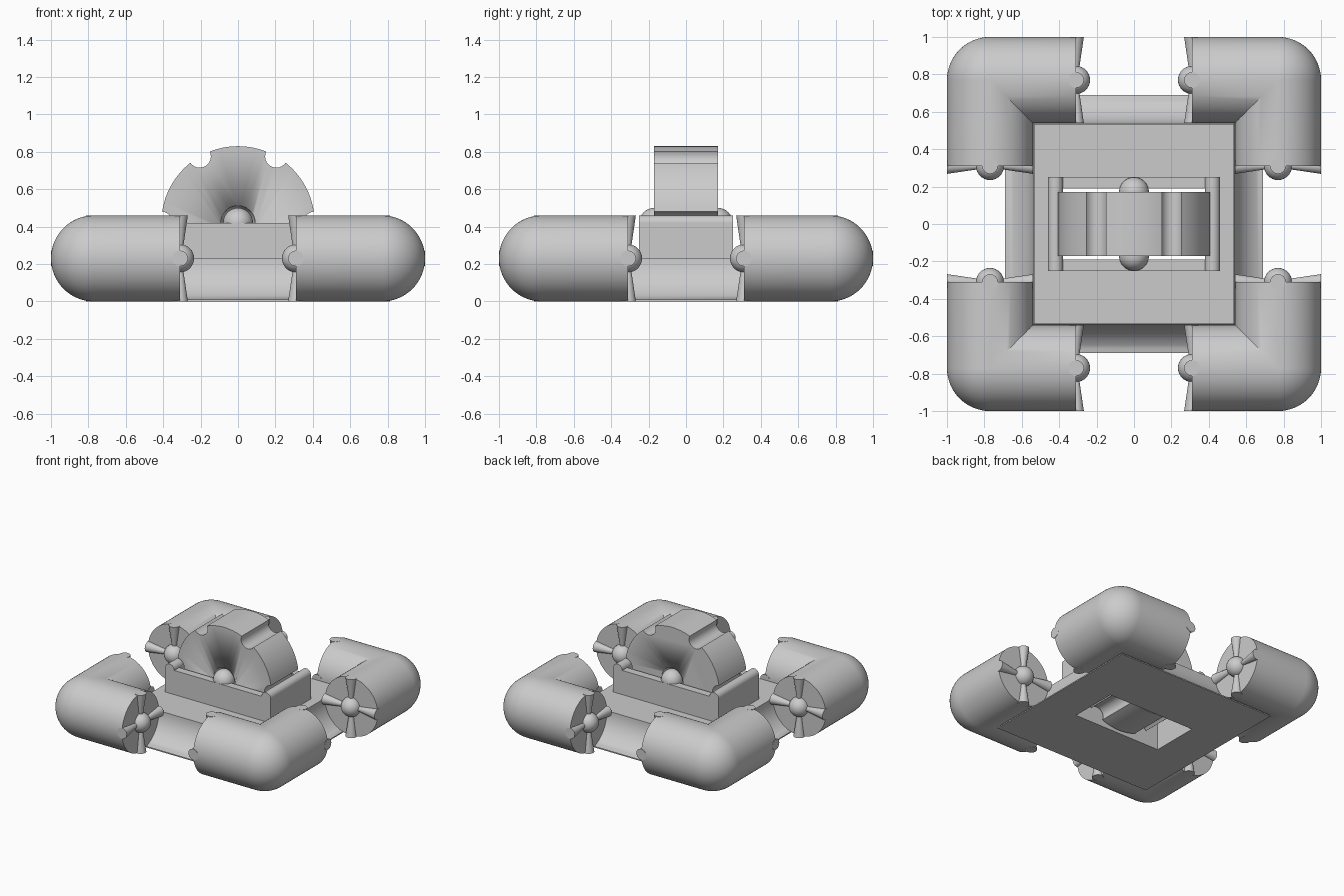
import bpy, bmesh
from math import sin, cos, pi, sqrt, radians
from mathutils import Matrix, Vector

if "Cube" in bpy.data.objects:
    bpy.data.objects.remove(bpy.data.objects["Cube"])

R, C, END = 0.23, 0.77, 0.31      # pipe radius, pipe centre line, pipe end
AXLE_Z, WHEEL_R, WHEEL_W = 0.42, 0.41, 0.17


def finish(name, bm, angle=35):
    bmesh.ops.remove_doubles(bm, verts=bm.verts, dist=1e-5)
    bmesh.ops.recalc_face_normals(bm, faces=bm.faces)
    me = bpy.data.meshes.new(name)
    bm.to_mesh(me)
    bm.free()
    ob = bpy.data.objects.new(name, me)
    bpy.context.collection.objects.link(ob)
    bpy.ops.object.select_all(action='DESELECT')
    ob.select_set(True)
    bpy.context.view_layer.objects.active = ob
    bpy.ops.object.shade_smooth_by_angle(angle=radians(angle))
    return ob


def loft(bm, rings, closed=False):
    loops = [[bm.verts.new(p) for p in ring] for ring in rings]
    n = len(loops[0])
    pairs = list(zip(loops, loops[1:]))
    if closed:
        pairs.append((loops[-1], loops[0]))
    for a, b in pairs:
        for i in range(n):
            j = (i + 1) % n
            bm.faces.new((a[i], a[j], b[j], b[i]))
    if not closed:
        bm.faces.new(loops[0])
        bm.faces.new(loops[-1])


def cone(bm, start, direction, length, r1, r2, seg=24):
    d = Vector(direction)
    mat = Matrix.Translation(Vector(start) + d * length / 2) @ d.to_track_quat('Z', 'Y').to_matrix().to_4x4()
    bmesh.ops.create_cone(bm, cap_ends=True, segments=seg, radius1=r1, radius2=r2, depth=length, matrix=mat)


def ball(bm, centre, r):
    bmesh.ops.create_uvsphere(bm, u_segments=32, v_segments=16, radius=r, matrix=Matrix.Translation(centre))


# Base plate with concave sides, box on top and a slot through the middle
def rect(hx, hy, z):
    return [(-hx, -hy, z), (hx, -hy, z), (hx, hy, z), (-hx, hy, z)]


groove = 0.235
rings = [rect(0.38, 0.19, 0), rect(0.69, 0.69, 0)]
a_end = pi / 2 - 0.347
for k in range(13):
    a = a_end * (1 - k / 12)
    h, z = C - groove * cos(a), R - groove * sin(a)
    rings.append(rect(h, h, z))
rings += [rect(0.46, 0.25, R), rect(0.46, 0.25, AXLE_Z), rect(0.38, 0.19, AXLE_Z)]
bm = bmesh.new()
loft(bm, rings, closed=True)
finish("base_and_housing", bm)

# Rounded lips on both ends of the housing
for side, s in (("left", -1), ("right", 1)):
    bm = bmesh.new()
    cone(bm, (s * 0.42, -0.25, AXLE_Z), (0, 1, 0), 0.5, 0.04, 0.04, 32)
    finish("housing_lip_" + side, bm)


# Corner pipes: round outside, mitred inside
def pipe_ring(theta):
    pts = []
    for i in range(64):
        p = 2 * pi * i / 64
        u, z = R * cos(p), R + R * sin(p)
        if theta is None:
            pts.append((END, C + u, z))
        elif u > 0:
            pts.append((C + u * sin(theta), C + u * cos(theta), z))
        else:
            pts.append((C + u, C + u, z))
    return pts


for sx in (-1, 1):
    for sy in (-1, 1):
        tag = ("front" if sy < 0 else "back") + ("_left" if sx < 0 else "_right")
        first = pipe_ring(None)
        rings = [first] + [pipe_ring(pi / 2 * k / 16) for k in range(17)]
        rings.append([(y, x, z) for x, y, z in first])
        bm = bmesh.new()
        loft(bm, [[(x * sx, y * sy, z) for x, y, z in r] for r in rings])
        finish("corner_pipe_" + tag, bm)

        # Ball and four flared spokes on each pipe end
        bm = bmesh.new()
        for centre, side in (((sx * END, sy * C, R), (0, 1, 0)), ((sx * C, sy * END, R), (1, 0, 0))):
            ball(bm, centre, 0.075)
            for d in (Vector(side), -Vector(side), Vector((0, 0, 1)), Vector((0, 0, -1))):
                cone(bm, centre, d, R, 0.008, 0.042)
        finish("pipe_end_spokes_" + tag, bm)

# Wheel with six round notches in the rim
NOTCH = 0.06
half = NOTCH / WHEEL_R
profile = []
for k in range(6):
    mid = k * pi / 3
    cx, cz = WHEEL_R * cos(mid), WHEEL_R * sin(mid)
    for i in range(13):
        a = mid - pi / 2 - half / 2 - (pi - half) * i / 12
        profile.append((cx + NOTCH * cos(a), cz + NOTCH * sin(a)))
    for i in range(1, 12):
        a = mid + half + (pi / 3 - 2 * half) * i / 12
        profile.append((WHEEL_R * cos(a), WHEEL_R * sin(a)))
bm = bmesh.new()
loft(bm, [[(x, y, AXLE_Z + z) for x, z in profile] for y in (-WHEEL_W, WHEEL_W)])
wheel = finish("notched_wheel", bm)

# Round sockets in the wheel faces
bm = bmesh.new()
for s in (-1, 1):
    ball(bm, (0, s * WHEEL_W, AXLE_Z), 0.092)
cutter = finish("socket_cutter", bm)
cutter.hide_render = True
mod = wheel.modifiers.new("sockets", 'BOOLEAN')
mod.operation, mod.solver, mod.object = 'DIFFERENCE', 'EXACT', cutter
bpy.context.view_layer.objects.active = wheel
bpy.ops.object.modifier_apply(modifier=mod.name)
bpy.data.objects.remove(cutter)

# Axle balls seated in the sockets
for side, s in (("front", -1), ("back", 1)):
    bm = bmesh.new()
    ball(bm, (0, s * WHEEL_W, AXLE_Z), 0.08)
    finish("axle_ball_" + side, bm)
